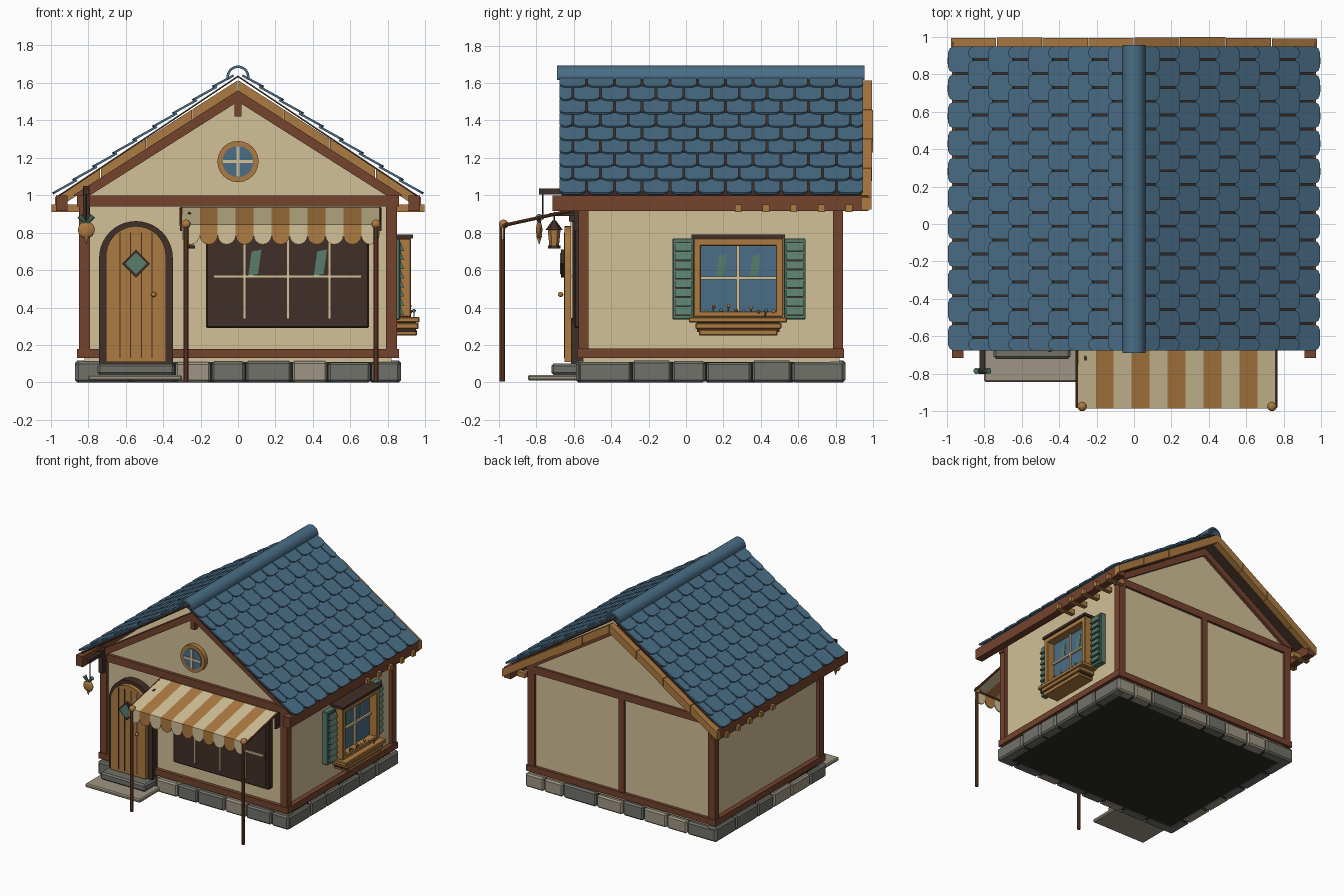
import bpy, bmesh, math, random
from mathutils import Vector, Matrix

random.seed(4)
if "Cube" in bpy.data.objects:
    bpy.data.objects.remove(bpy.data.objects["Cube"])


def material(name, r, g, b):
    m = bpy.data.materials.new(name)
    m.use_nodes = True
    lin = [(c / 255) ** 2.2 for c in (r, g, b)] + [1]
    m.diffuse_color = lin
    m.node_tree.nodes["Principled BSDF"].inputs["Base Color"].default_value = lin
    return m


CREAM = material("cream plaster", 209, 191, 150)
BLUE = material("slate blue", 75, 109, 133)
BROWN = material("timber brown", 115, 69, 49)
DARK = material("dark wood", 66, 50, 43)
OCHRE = material("ochre wood", 172, 122, 67)
TEAL = material("teal paint", 88, 124, 108)
STONE = material("warm stone", 157, 148, 130)
SLATE = material("grey stone", 112, 113, 106)
FLOOR = material("floor underside", 46, 49, 45)


def finish(name, bm, *mats, smooth=False):
    bmesh.ops.recalc_face_normals(bm, faces=bm.faces)
    mesh = bpy.data.meshes.new(name)
    bm.to_mesh(mesh)
    bm.free()
    ob = bpy.data.objects.new(name, mesh)
    for m in mats:
        mesh.materials.append(m)
    bpy.context.collection.objects.link(ob)
    if smooth:
        bpy.ops.object.select_all(action='DESELECT')
        ob.select_set(True)
        bpy.context.view_layer.objects.active = ob
        bpy.ops.object.shade_smooth_by_angle()
    return ob


def extrude(bm, pts, axis, a, b, index=0):
    """Closed prism of a 2D outline along the given axis."""
    place = {'x': lambda u, v, t: (t, u, v), 'y': lambda u, v, t: (u, t, v), 'z': lambda u, v, t: (u, v, t)}[axis]
    lo, hi = [[bm.verts.new(place(u, v, t)) for u, v in pts] for t in (a, b)]
    faces = [bm.faces.new(lo), bm.faces.new(hi)]
    n = len(pts)
    for i in range(n):
        j = (i + 1) % n
        faces.append(bm.faces.new((lo[i], lo[j], hi[j], hi[i])))
    for f in faces:
        f.material_index = index
    return lo + hi


def prism(name, pts, axis, a, b, mat, smooth=False):
    bm = bmesh.new()
    extrude(bm, pts, axis, a, b)
    return finish(name, bm, mat, smooth=smooth)


def rect(u0, u1, v0, v1):
    return [(u0, v0), (u1, v0), (u1, v1), (u0, v1)]


def box(name, x0, x1, y0, y1, z0, z1, mat, bevel=0):
    bm = bmesh.new()
    extrude(bm, rect(x0, x1, y0, y1), 'z', z0, z1)
    if bevel:
        bmesh.ops.bevel(bm, geom=bm.edges[:], offset=bevel, segments=1, affect='EDGES')
    return finish(name, bm, mat)


def ball(name, centre, size, mat):
    bm = bmesh.new()
    bmesh.ops.create_uvsphere(bm, u_segments=16, v_segments=10, radius=1,
                              matrix=Matrix.Translation(centre) @ Matrix.Diagonal((*size, 1)))
    return finish(name, bm, mat, smooth=True)


def rod(name, p, q, r, mat, r2=None, sides=10):
    p, q = Vector(p), Vector(q)
    bm = bmesh.new()
    turn = (q - p).to_track_quat('Z', 'Y').to_matrix().to_4x4()
    bmesh.ops.create_cone(bm, cap_ends=True, segments=sides, radius1=r, radius2=r if r2 is None else r2,
                          depth=(q - p).length, matrix=Matrix.Translation((p + q) / 2) @ turn)
    return finish(name, bm, mat, smooth=sides > 6)


def arc(cx, cz, r, start=0, end=180, n=20):
    return [(cx + r * math.cos(math.radians(start + (end - start) * i / n)),
             cz + r * math.sin(math.radians(start + (end - start) * i / n))) for i in range(n + 1)]


def glint(cu, cv, w, h):
    return [(cu - w, cv - h), (cu + w / 2, cv - h + .01), (cu + w, cv + h), (cu - w / 2, cv + h - .01)]


# Stone footing with a dark floor
box("floor", -.84, .84, -.55, .82, .004, .11, FLOOR)
def stone_row(name, start, end, put):
    t, k = start, 0
    while t < end - .01:
        step = random.uniform(.17, .32)
        nxt = end if end - t - step < .13 else t + step
        put(f"{name}_{k}", t + .003, nxt - .003, random.uniform(.105, .118), random.choice((STONE, SLATE)))
        t, k = nxt, k + 1
for s, side in ((-1, "right"), (1, "left")):
    xs = sorted((s * .78, s * .87))
    stone_row(side + "_footing", -.58, .85, lambda n, a, b, h, m: box(n, *xs, a, b, 0, h, m, .012))
for y, side in ((-.588, "front"), (.762, "back")):
    stone_row(side + "_footing", -.868, .868, lambda n, a, b, h, m: box(n, a, b, y, y + .09, 0, h, m, .012))
box("lower_step", -.8, -.3, -.845, -.57, .01, .04, STONE, .008)
box("upper_step", -.75, -.34, -.72, -.57, .04, .1, SLATE, .012)

# Plaster body
prism("walls", [(-.82, .1), (.82, .1), (.82, 1.03), (0, 1.55), (-.82, 1.03)], 'y', -.55, .82, CREAM)

# Timber frame
for y, end in ((-.575, "front"), (.785, "back")):
    box(end + "_sill", -.86, .86, y - .005, y + .06, .13, .18, BROWN)
    box(end + "_tie_beam", -.86, .86, y, y + .055, .94, 1, BROWN)
    for s, side in ((-1, "right"), (1, "left")):
        xs = sorted((s * .79, s * .85))
        box(f"{end}_{side}_post", *xs, y, y + .055, .17, .95, BROWN)
        prism(f"{end}_{side}_rafter", [(0, 1.56), (s * .88, 1), (s * .79, 1), (0, 1.5)], 'y',
              y - .02, y + .06, BROWN)
box("king_post", -.02, .02, -.59, -.54, 1.42, 1.53, BROWN)
box("back_middle_post", -.025, .025, .8, .84, .17, .95, BROWN)
for s, side in ((-1, "right"), (1, "left")):
    box(side + "_sill", *sorted((s * .8, s * .86)), -.57, .84, .13, .18, BROWN)
    box(side + "_purlin", *sorted((s * .91, s * .972)), -.715, .975, .915, 1, BROWN)
    for k in range(5):
        y = .28 + k * .148
        box(f"{side}_rafter_tail_{k}", *sorted((s * .84, s * .995)), y - .018, y + .018, .91, .95, OCHRE)

# Roof deck, overlapping rounded shingles and ridge cap
prism("roof_deck", [(0, 1.64), (.96, 1), (.96, .99), (0, 1.63), (-.96, .99), (-.96, 1)], 'y', -.665, .945, DARK)
bm = bmesh.new()
ROWS, FRONT, BACK, WIDE = 9, -.68, .952, .1484
pitch = math.hypot(.96, .64) / ROWS
for s in (-1, 1):
    down, up = Vector((s * .832, 0, -.555)), Vector((s * .555, 0, .832))
    for r in range(ROWS):
        for k in range(12):
            y0 = FRONT + (k - r % 2 / 2) * WIDE
            y1 = min(y0 + WIDE, BACK) - .005
            y0 = max(y0, FRONT) + .005
            if y1 - y0 < .03:
                continue
            top, low = r * pitch - (.02 if r else 0), (r + 1) * pitch
            half = [(0, top), (0, low - .03), (.009, low - .01), (.03, low)]
            outline = [(y0 + a, d) for a, d in half] + [(y1 - a, d) for a, d in reversed(half)]
            for v in extrude(bm, outline, 'x', 0, .012):
                h, y, d = v.co
                lift = h + .012 * (d - top) / (low - top)
                v.co = Vector((s * .02, y, 1.635)) + down * d + up * lift
finish("roof_shingles", bm, BLUE)
prism("ridge_cap", arc(0, 1.632, .061, -15, 195) + arc(0, 1.632, .048, 195, -15), 'y', -.69, .955, BLUE, True)

# Segmented barge boards on the back gable
for s, side in ((-1, "right"), (1, "left")):
    for k in range(4):
        a, b = k * .245 + .002, (k + 1) * .245 - .002
        j = random.uniform(0, .008)
        prism(f"{side}_barge_board_{k}", [(s * a, 1.615 - .64 * a), (s * b, 1.615 - .64 * b),
              (s * b, 1.55 - .64 * b - j), (s * a, 1.55 - .64 * a - j)], 'y', .94, .992 + j, OCHRE)

# Round gable window
prism("gable_window_ring", arc(0, 1.18, .11, 0, 345, 23), 'y', -.59, -.54, OCHRE, True)
prism("gable_window_glass", arc(0, 1.18, .083, 0, 345, 23), 'y', -.596, -.588, BLUE)
box("gable_window_upright", -.008, .008, -.602, -.59, 1.1, 1.26, CREAM)
box("gable_window_crossbar", -.08, .08, -.602, -.59, 1.172, 1.188, CREAM)

# Arched door
DX = -.545
def arch(r, base, spring):
    return [(DX - r, base), (DX + r, base)] + arc(DX, spring, r)
prism("door_frame", arch(.197, .1, .665), 'y', -.615, -.54, DARK)
prism("door_panel", arch(.16, .11, .675), 'y', -.65, -.6, OCHRE)
for k, dx in enumerate((-.085, -.03, .03, .085)):
    box(f"door_groove_{k}", DX + dx - .003, DX + dx + .003, -.653, -.64, .13, .8, DARK)
for name, r, y, mat in (("door_diamond_frame", .075, -.668, DARK), ("door_diamond_pane", .057, -.674, TEAL)):
    prism(name, arc(DX, .635, r, 0, 270, 3), 'y', y, -.64, mat)
ball("door_knob", (-.45, -.67, .47), (.014, .014, .014), OCHRE)

# Shop window
box("shop_window", -.17, .7, -.6, -.54, .29, .88, DARK, .008)
box("shop_window_pane", -.145, .675, -.606, -.59, .315, .86, DARK)
box("shop_window_crossbar", -.13, .66, -.618, -.6, .558, .575, CREAM)
for k, x in enumerate((.035, .268, .49)):
    box(f"shop_window_bar_{k}", x - .008, x + .008, -.618, -.6, .34, .86, CREAM)
for k, x in enumerate((.09, .44)):
    prism(f"shop_window_glint_{k}", glint(x, .64, .035, .07), 'y', -.612, -.604, TEAL)

# Striped awning with scalloped valance
bm = bmesh.new()
N, X0, X1 = 11, -.3, .755
w = (X1 - X0) / N
for k in range(N):
    a = X0 + k * w
    extrude(bm, [(-.985, .835), (-.57, .925), (-.57, .935), (-.985, .845)], 'x', a, a + w, k % 2)
    extrude(bm, [(a, .84)] + arc(a + w / 2, .785, w / 2, 180, 360, 8) + [(a + w, .84)], 'y', -.985, -.976, k % 2)
finish("awning", bm, CREAM, OCHRE)
for x, side in ((-.303, "right"), (.758, "left")):
    rod(side + "_awning_rail", (x, -.98, .838), (x, -.57, .928), .009, BROWN)
    box(side + "_awning_bracket", x - .008, x + .008, -.6, -.55, .81, .93, DARK)
for x, side in ((-.277, "right"), (.737, "left")):
    rod(side + "_awning_post", (x, -.983, .005), (x, -.983, .84), .014, BROWN)
    ball(side + "_awning_finial", (x, -.975, .845), (.025, .025, .025), OCHRE)
rod("awning_front_rail", (X0, -.975, .836), (X1, -.975, .836), .008, BROWN)

# Hanging lantern beside the door
LX, LY = -.26, -.705
rod("lantern_hook", (LX, LY, .85), (LX, LY, .91), .004, DARK)
box("lantern_arm", LX - .008, LX + .008, -.73, -.55, .89, .905, DARK)
rod("lantern_cap", (LX, LY, .815), (LX, LY, .865), .046, DARK, .01, 6)
rod("lantern_glass", (LX, LY, .73), (LX, LY, .815), .026, OCHRE, .034, 6)
rod("lantern_base", (LX, LY, .715), (LX, LY, .732), .034, DARK, None, 6)

# Hanging vegetable sign
SX = -.81
box("sign_wall_bracket", SX - .018, SX + .018, -.625, -.57, .86, 1.05, DARK)
box("sign_arm", SX - .015, SX + .015, -.785, -.575, 1.005, 1.035, DARK)
rod("sign_cord", (SX, -.765, .87), (SX, -.765, 1.01), .004, DARK)
ball("sign_bulb", (SX, -.785, .815), (.045, .017, .045), OCHRE)
rod("sign_root", (SX, -.785, .785), (SX, -.785, .74), .016, OCHRE, .002)
for s in (-1, 1):
    rod(f"sign_leaf_{'left' if s > 0 else 'right'}", (SX, -.785, .845), (SX + s * .035, -.785, .89), .008, TEAL, .016)

# Side window with shutters
box("side_window_glass", .81, .86, .06, .5, .37, .75, BLUE)
for y0, y1, z0, z1, part in ((.04, .08, .35, .77, "front_jamb"), (.48, .52, .35, .77, "back_jamb"),
                             (.04, .52, .73, .77, "head"), (.04, .52, .35, .38, "foot")):
    box("side_window_" + part, .81, .925, y0, y1, z0, z1, OCHRE, .005)
box("side_window_lintel", .81, .935, .03, .53, .77, .79, DARK)
box("side_window_upright", .85, .875, .271, .287, .37, .74, CREAM)
box("side_window_crossbar", .85, .875, .07, .49, .55, .565, CREAM)
for k, y in enumerate((.19, .37)):
    prism(f"side_window_glint_{k}", glint(y, .625, .028, .06), 'x', .855, .864, TEAL)
for y, side in ((-.072, "front"), (.525, "back")):
    box(side + "_shutter", .81, .865, y, y + .115, .335, .77, TEAL, .005)
    box(side + "_shutter_recess", .84, .868, y + .013, y + .102, .355, .75, DARK)
    for k in range(8):
        z = .36 + k * .049
        prism(f"{side}_shutter_slat_{k}", [(.86, z), (.887, z), (.87, z + .042), (.86, z + .042)], 'y',
              y + .013, y + .102, TEAL)

# Flower box
box("flower_box_soil", .83, .95, .06, .5, .27, .345, DARK)
box("flower_box_rim", .82, .97, .015, .54, .32, .35, OCHRE, .005)
for k, z in enumerate((.25, .286)):
    box(f"flower_box_slat_{k}", .82, .955 + k * .01, .07 - k * .02, .49 + k * .02, z, z + .032, OCHRE, .005)
for k in range(10):
    y, z, x = .1 + k * .04, random.uniform(.375, .41), random.uniform(.9, .94)
    rod(f"flower_stem_{k}", (x, y, .34), (x, y + .008, z), .004, TEAL)
    ball(f"flower_head_{k}", (x, y + .008, z), (.01, .01, .01), (OCHRE, BROWN, TEAL)[k % 3])
